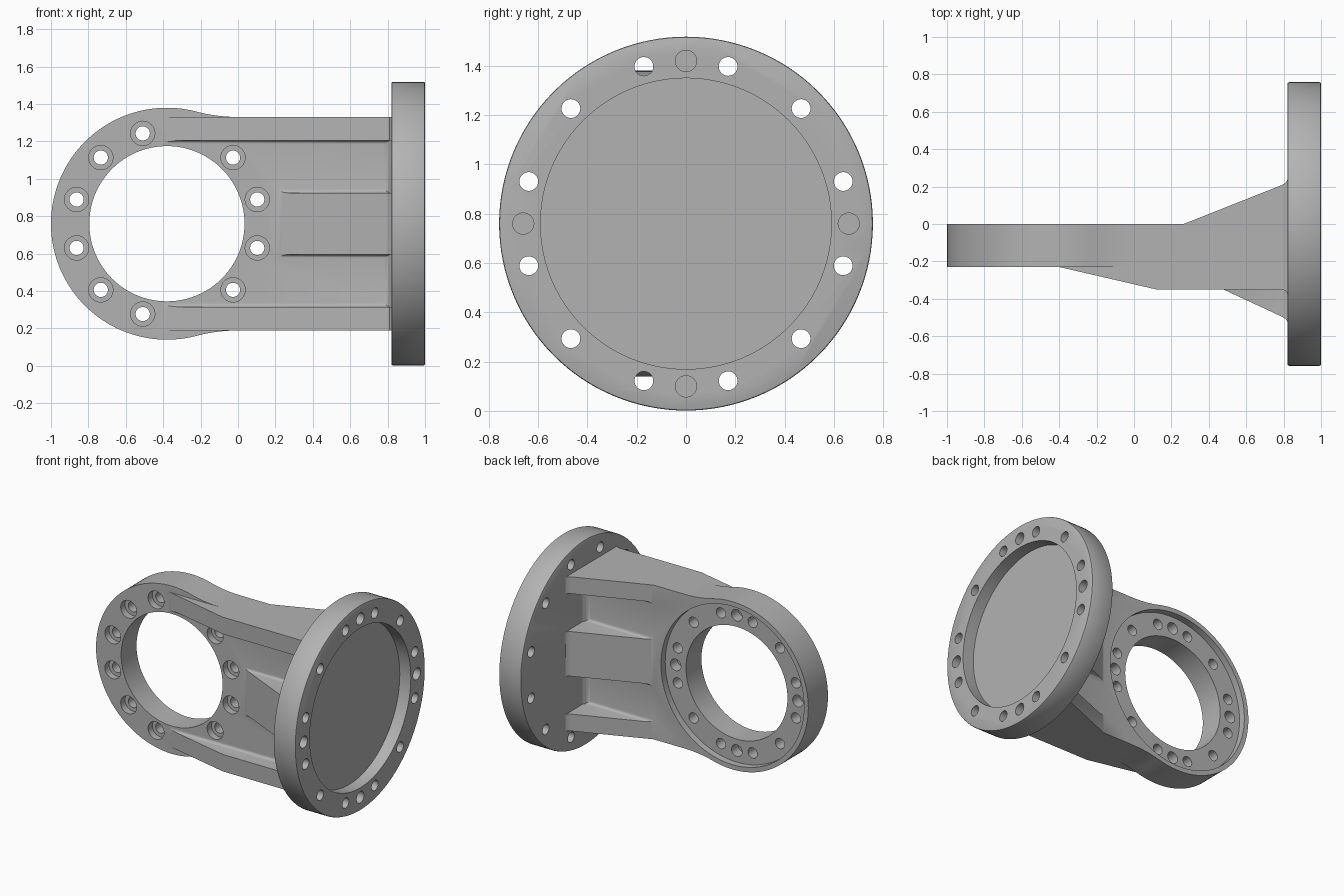
import bpy, bmesh
from math import sin, cos, pi, radians
from mathutils import Vector

if "Cube" in bpy.data.objects:
    bpy.data.objects.remove(bpy.data.objects["Cube"])

ZC = 0.76            # height of both axes
RING_X = -0.38       # centre of the ring
FLOOR_F, FLOOR_B = -0.23, 0.0
ARM_H = 0.57         # half height of the arm

metal = bpy.data.materials.new("cast grey metal")
metal.use_nodes = True
grey = (0.45, 0.45, 0.45, 1)
metal.diffuse_color = grey
metal.node_tree.nodes["Principled BSDF"].inputs["Base Color"].default_value = grey


def prism(name, pts, axis, lo, hi):
    """Extrude a 2D outline along an axis; z in outlines is relative to ZC."""
    place = {"x": lambda p, t: (t, p[0], p[1] + ZC),
             "y": lambda p, t: (p[0], t, p[1] + ZC),
             "z": lambda p, t: (p[0], p[1], t + ZC)}[axis]
    bm = bmesh.new()
    a = [bm.verts.new(place(p, lo)) for p in pts]
    b = [bm.verts.new(place(p, hi)) for p in pts]
    bm.faces.new(a)
    bm.faces.new(b[::-1])
    n = len(pts)
    for i in range(n):
        bm.faces.new((a[i], b[i], b[(i + 1) % n], a[(i + 1) % n]))
    bmesh.ops.recalc_face_normals(bm, faces=bm.faces)
    me = bpy.data.meshes.new(name)
    bm.to_mesh(me)
    bm.free()
    me.materials.append(metal)
    ob = bpy.data.objects.new(name, me)
    bpy.context.collection.objects.link(ob)
    return ob


def arc(cx, cy, r, a0, a1, n):
    return [(cx + r * cos(radians(a0 + (a1 - a0) * i / n)),
             cy + r * sin(radians(a0 + (a1 - a0) * i / n))) for i in range(n + 1)]


def cylinder(name, axis, cx, cy, r, lo, hi, n=32):
    return prism(name, arc(cx, cy, r, 0, 360, n)[:-1], axis, lo, hi)


def apply_modifiers(ob):
    dg = bpy.context.evaluated_depsgraph_get()
    me = bpy.data.meshes.new_from_object(ob.evaluated_get(dg))
    ob.modifiers.clear()
    ob.data = me


def combine(ob, operation, others):
    """Boolean a list of objects into ob, then discard them."""
    for other in others:
        m = ob.modifiers.new("bool", "BOOLEAN")
        m.operation, m.solver, m.object = operation, "EXACT", other
    bpy.context.view_layer.update()
    apply_modifiers(ob)
    for other in others:
        bpy.data.objects.remove(other)
    return ob


def rib(name, z0, z1, base, top, side, flares):
    """Rib with filleted feet: cross-section cut to a side outline."""
    r = 0.022 if top > base else -0.022
    R = abs(r)
    sunk = base - 2 * r

    def foot(z, out):
        return [(base + r - r * sin(radians(t)), z + out * (R - R * cos(radians(t))))
                for t in (0, 22, 45, 68, 90)]
    low = foot(z0, -1) if flares[0] else [(base, z0)]
    high = foot(z1, 1) if flares[1] else [(base, z1)]
    section = ([(top, z0)] + low + [(sunk, low[-1][1]), (sunk, high[-1][1])]
               + high[::-1] + [(top, z1)])
    ob = prism(name, section, "x", -0.6, 0.85)
    return combine(ob, "INTERSECT", [prism("side", side, "z", z0 - 0.1, z1 + 0.1)])


# Plate: round end blending into the straight arm
p0, p1, p2 = Vector((-0.22, 0.599)), Vector((-0.112, ARM_H)), Vector((0.02, ARM_H))
blend = [tuple(p0 * (1 - t) ** 2 + p1 * 2 * t * (1 - t) + p2 * t * t)
         for t in [i / 10 for i in range(1, 11)]]
outline = ([(0.85, ARM_H)] + blend[::-1] + arc(RING_X, 0, 0.62, 75, 285, 72)
           + [(x, -z) for x, z in blend] + [(0.85, -ARM_H)])
arm = prism("arm_bracket", outline, "y", FLOOR_F, FLOOR_B)

# Side outlines of the ribs
back_side = [(0.265, 0.0), (0.79, 0.208), (0.81, 0.22), (0.822, 0.24), (0.85, 0.24),
             (0.85, -0.1), (0.265, -0.1)]
rail_side = [(-0.4, -0.23), (0.12, -0.35), (0.79, -0.35), (0.81, -0.357), (0.822, -0.375),
             (0.85, -0.375), (0.85, -0.15), (-0.4, -0.15)]
mid_side = [(0.22, -0.23), (0.79, -0.495), (0.81, -0.507), (0.822, -0.525), (0.85, -0.525),
            (0.85, -0.15), (0.22, -0.15)]

parts = [rib("front_rib", -0.165, 0.165, FLOOR_F, -0.6, mid_side, (1, 1)),
         rib("back_rib", -0.165, 0.165, FLOOR_B, 0.4, back_side, (1, 1))]
for z0, z1, flares in ((0.445, ARM_H, (1, 0)), (-ARM_H, -0.445, (0, 1))):
    parts.append(rib("front_rail", z0, z1, FLOOR_F, -0.6, rail_side, flares))
    parts.append(rib("back_rail", z0, z1, FLOOR_B, 0.4, back_side, flares))

# Fillets where the pocket floors meet the flange
for base, s in ((FLOOR_B, 1), (FLOOR_F, -1)):
    strip = [(0.85, base - s * 0.03), (0.785, base - s * 0.03), (0.785, base),
             (0.805, base + s * 0.01), (0.82, base + s * 0.035), (0.85, base + s * 0.035)]
    parts.append(prism("fillet", strip, "z", -0.56, 0.56))
combine(arm, "UNION", parts)

# Ring bore, rear seat and bolt holes
cuts = [cylinder("bore", "y", RING_X, 0, 0.415, -0.5, 0.2, 96),
        cylinder("seat", "y", RING_X, 0, 0.585, -0.05, 0.1, 96)]
for i in range(12):
    a = radians(15 + 30 * i)
    x, z = RING_X + 0.5 * cos(a), 0.5 * sin(a)
    under_rail = i in (2, 9)
    cuts.append(cylinder("hole", "y", x, z, 0.038, -0.2 if under_rail else -0.4, 0.1))
    if not under_rail:
        cuts.append(cylinder("counterbore", "y", x, z, 0.065, -0.4, -0.18))
for i in range(4):
    a = i * pi / 2
    cuts.append(cylinder("dowel", "y", RING_X + 0.5 * cos(a), 0.5 * sin(a), 0.043, -0.13, 0.1))
combine(arm, "DIFFERENCE", cuts)

# Round flange with edge bevel, recess, through holes and dowel holes
flange = cylinder("round_flange", "x", 0, 0, 0.758, 0.82, 1.0, 128)
bev = flange.modifiers.new("bevel", "BEVEL")
bev.width, bev.segments, bev.limit_method = 0.008, 2, "ANGLE"
cuts = [cylinder("recess", "x", 0, 0, 0.59, 0.91, 1.1, 96)]
for i in range(12):
    a = radians(15 + 30 * i)
    cuts.append(cylinder("hole", "x", 0.66 * cos(a), 0.66 * sin(a), 0.038, 0.7, 1.1))
for i in range(4):
    a = i * pi / 2
    cuts.append(cylinder("dowel", "x", 0.66 * cos(a), 0.66 * sin(a), 0.043, 0.9, 1.1))
combine(flange, "DIFFERENCE", cuts)

# Smooth round walls, keep edges sharp
for ob in (arm, flange):
    bpy.ops.object.select_all(action="DESELECT")
    ob.select_set(True)
    bpy.context.view_layer.objects.active = ob
    bpy.ops.object.shade_smooth_by_angle(angle=radians(30))
